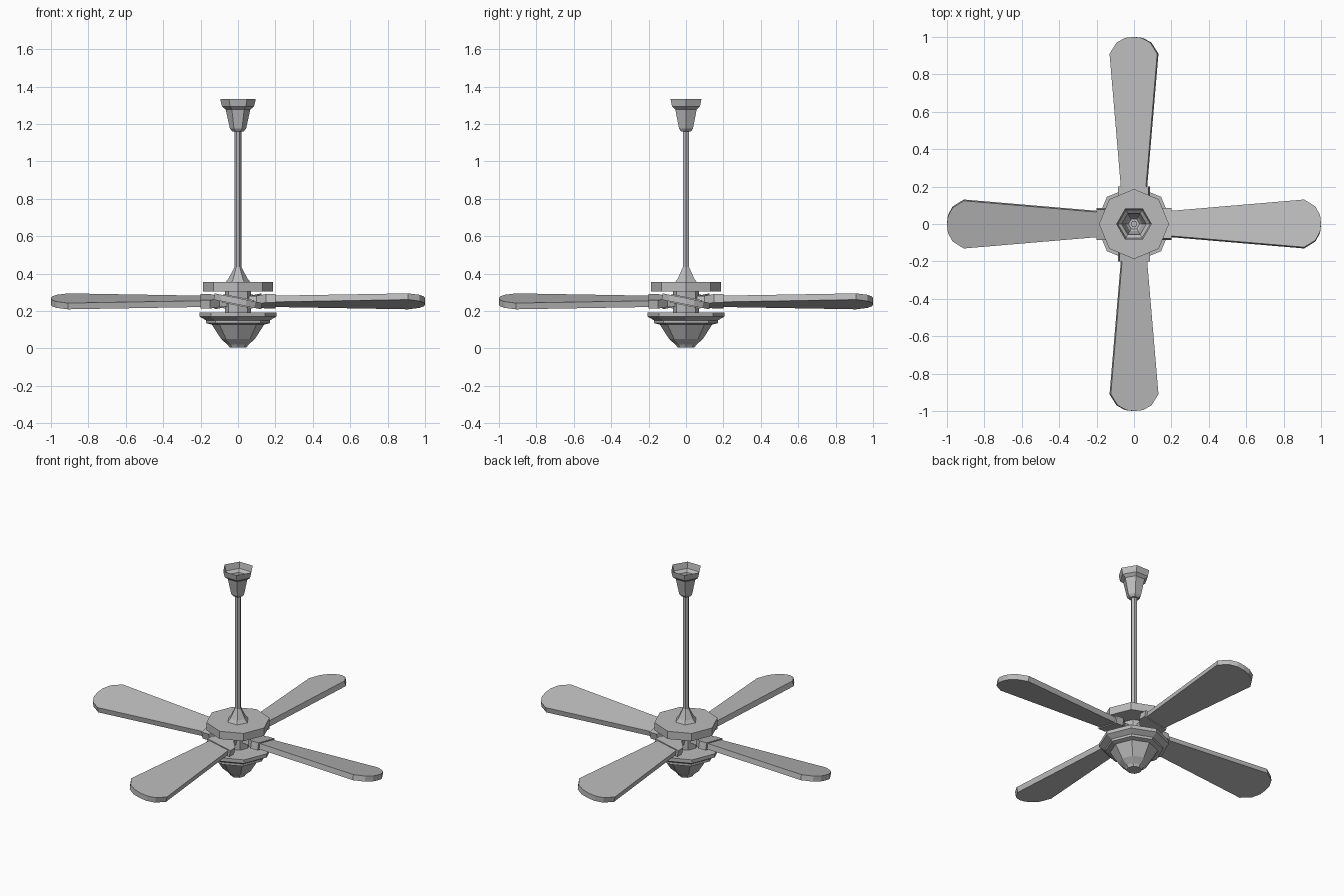
import bpy, bmesh, math
from mathutils import Matrix

cube = bpy.data.objects.get("Cube")
if cube:
    bpy.data.objects.remove(cube)

grey = bpy.data.materials.new("grey")
grey.use_nodes = True
colour = (0.5, 0.5, 0.5, 1)
grey.diffuse_color = colour
grey.node_tree.nodes["Principled BSDF"].inputs["Base Color"].default_value = colour


def finish(name, bm):
    mesh = bpy.data.meshes.new(name)
    bm.to_mesh(mesh)
    bm.free()
    mesh.materials.append(grey)
    obj = bpy.data.objects.new(name, mesh)
    bpy.context.collection.objects.link(obj)
    return obj


def lathe(name, profile, sides, cap_top=True, cap_bottom=True):
    """Faceted turned part from (radius, height) pairs, listed bottom to top."""
    bm = bmesh.new()
    rings = []
    for r, z in profile:
        angles = [2 * math.pi * i / sides for i in range(sides)]
        rings.append([bm.verts.new((r * math.cos(a), r * math.sin(a), z)) for a in angles])
    for low, high in zip(rings, rings[1:]):
        for i in range(sides):
            j = (i + 1) % sides
            bm.faces.new((low[i], low[j], high[j], high[i]))
    if cap_bottom:
        bm.faces.new(rings[0][::-1])
    if cap_top:
        bm.faces.new(rings[-1])
    return finish(name, bm)


def plate(name, half_outline, thickness, turn):
    """Pitched flat plate along +x, mirrored across its length, turned about z."""
    outline = half_outline + [(x, -y) for x, y in reversed(half_outline) if y > 0]
    bm = bmesh.new()
    top = [bm.verts.new((x, y, thickness / 2)) for x, y in outline]
    low = [bm.verts.new((x, y, -thickness / 2)) for x, y in outline]
    bm.faces.new(top)
    bm.faces.new(low[::-1])
    for i in range(len(top)):
        j = (i + 1) % len(top)
        bm.faces.new((top[i], low[i], low[j], top[j]))
    bmesh.ops.recalc_face_normals(bm, faces=bm.faces)
    place = (Matrix.Rotation(turn, 4, 'Z') @ Matrix.Translation((0, 0, 0.252))
             @ Matrix.Rotation(math.radians(-11.5), 4, 'X'))
    bm.transform(place)
    return finish(name, bm)


# Ceiling cup, open at the top, and hanging rod
lathe("ceiling_cup", [(0.03, 1.16), (0.043, 1.175), (0.066, 1.278),
                      (0.086, 1.294), (0.095, 1.333)], 6, cap_top=False)
lathe("rod", [(0.018, 0.41), (0.018, 1.2)], 6)

# Motor housing
lathe("rod_collar", [(0.07, 0.35), (0.05, 0.375), (0.019, 0.435)], 6)
lathe("motor_cover", [(0.187, 0.305), (0.187, 0.355)], 8)
lathe("hub", [(0.07, 0.18), (0.07, 0.31)], 8)

# Lower bowl
lathe("bowl", [(0.045, 0.004), (0.055, 0.02), (0.09, 0.05), (0.14, 0.128),
               (0.17, 0.135), (0.17, 0.15), (0.205, 0.17), (0.205, 0.193)], 8)

# Four pitched blades with their brackets
blade = [(0.17, 0.066), (0.91, 0.13), (0.97, 0.092), (0.995, 0.045), (1.0, 0)]
bracket = [(0.05, 0.03), (0.1, 0.035), (0.15, 0.083), (0.2, 0.083)]
for side, turn in (("left", 0), ("back", 90), ("right", 180), ("front", 270)):
    plate(side + "_blade", blade, 0.034, math.radians(turn))
    plate(side + "_bracket", bracket, 0.046, math.radians(turn))
